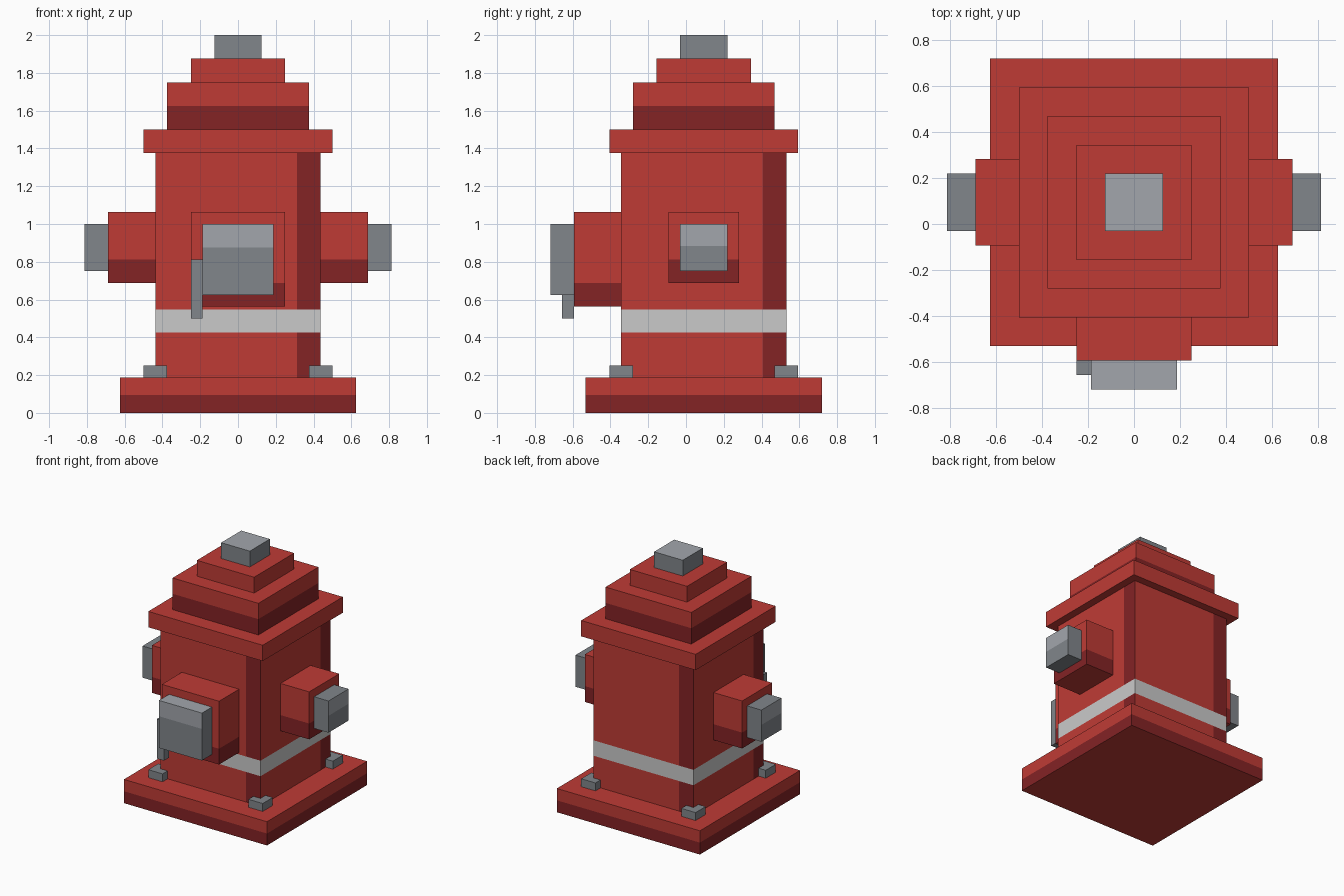
import bpy
import bmesh
from mathutils import Vector

cube = bpy.data.objects.get("Cube")
if cube:
    bpy.data.objects.remove(cube, do_unlink=True)

AXIS_Y = 0.094  # the barrel axis sits behind the centre because of the front outlet


def linear(c):
    return c / 12.92 if c <= 0.04045 else ((c + 0.055) / 1.055) ** 2.4


def material(name, hex_code):
    rgb = [linear(int(hex_code[i:i + 2], 16) / 255) for i in (0, 2, 4)]
    mat = bpy.data.materials.new(name)
    mat.use_nodes = True
    mat.diffuse_color = (*rgb, 1)
    mat.node_tree.nodes["Principled BSDF"].inputs["Base Color"].default_value = (*rgb, 1)
    return mat


RED = material("red paint", "BF3B35")
DARK_RED = material("dark red paint", "842325")
STEEL = material("steel", "81868B")
LIGHT_STEEL = material("light steel", "A2A6AC")
WHITE = material("off white band", "CACACA")


def box(name, lo, hi, mats, cuts=(), rule=None):
    """Box between two corners, sliced at (axis, value) cuts, coloured by rule(centre, normal)."""
    lo, hi = Vector(lo), Vector(hi)
    bm = bmesh.new()
    bmesh.ops.create_cube(bm, size=1)
    for v in bm.verts:
        v.co = (lo + hi) / 2 + v.co * (hi - lo)
    for axis, value in cuts:
        normal = Vector((0, 0, 0))
        normal[axis] = 1
        bmesh.ops.bisect_plane(bm, geom=bm.verts[:] + bm.edges[:] + bm.faces[:],
                               plane_co=normal * value, plane_no=normal)
    bm.normal_update()
    if rule:
        for f in bm.faces:
            f.material_index = int(rule(f.calc_center_median(), f.normal))
    mesh = bpy.data.meshes.new(name)
    bm.to_mesh(mesh)
    bm.free()
    for mat in mats:
        mesh.materials.append(mat)
    obj = bpy.data.objects.new(name, mesh)
    obj.location.y = AXIS_Y
    bpy.context.collection.objects.link(obj)
    return obj


def tier(name, half, z0, z1, mats, cuts=(), rule=None):
    return box(name, (-half, -half, z0), (half, half, z1), mats, cuts, rule)


def below(z):
    return lambda c, n: abs(n.z) < 0.5 and c.z < z


# Base plate with dark lower half
tier("base_plate", 0.625, 0, 0.1875, [RED, DARK_RED], [(2, 0.094)], below(0.094))

# Barrel: dark strip at one end of every side, white band all round
STRIP, BAND_LOW, BAND_TOP = 0.3125, 0.425, 0.547


def barrel_rule(c, n):
    if abs(n.z) > 0.5:
        return 0
    if BAND_LOW < c.z < BAND_TOP:
        return 2
    return c.dot(Vector((0, 0, 1)).cross(n)) > STRIP


tier("barrel", 0.4375, 0.1875, 1.375, [RED, DARK_RED, WHITE],
     [(2, BAND_LOW), (2, BAND_TOP)] + [(a, s * STRIP) for a in (0, 1) for s in (-1, 1)],
     barrel_rule)

# Stepped bonnet
tier("collar", 0.5, 1.375, 1.5, [RED])
tier("bonnet", 0.375, 1.5, 1.75, [RED, DARK_RED], [(2, 1.625)], below(1.625))
tier("bonnet_top", 0.25, 1.75, 1.875, [RED])
tier("top_nut", 0.125, 1.875, 2, [STEEL, LIGHT_STEEL], (), lambda c, n: n.z > 0.5)

# Front outlet, its cap and the hanging lever
box("front_outlet", (-0.25, -0.6875, 0.5625), (0.25, -0.4375, 1.0625),
    [RED, DARK_RED], [(2, 0.6875)], below(0.6875))
box("front_cap", (-0.1875, -0.8125, 0.625), (0.1875, -0.6875, 1),
    [STEEL, LIGHT_STEEL], [(2, 0.875)],
    lambda c, n: n.z > 0.5 or (n.y < -0.5 and c.z > 0.875))
box("cap_lever", (-0.25, -0.75, 0.5), (-0.1875, -0.6875, 0.8125), [STEEL])

# Side outlets and caps
for side, s in (("left", 1), ("right", -1)):
    x0, x1 = sorted((s * 0.4375, s * 0.6875))
    box(side + "_outlet", (x0, -0.1875, 0.6875), (x1, 0.1875, 1.0625),
        [RED, DARK_RED], [(2, 0.8125)], below(0.8125))
    x0, x1 = sorted((s * 0.6875, s * 0.8125))
    box(side + "_cap", (x0, -0.125, 0.75), (x1, 0.125, 1),
        [STEEL, LIGHT_STEEL], [(2, 0.883)],
        lambda c, n, s=s: n.x * s > 0.5 and c.z > 0.883)

    # Corner bolts on the base plate
    for end, t in (("front", -1), ("back", 1)):
        cx, cy = s * 0.4375, t * 0.4375
        box(f"{end}_{side}_bolt", (cx - 0.0625, cy - 0.0625, 0.1875),
            (cx + 0.0625, cy + 0.0625, 0.25), [STEEL])
